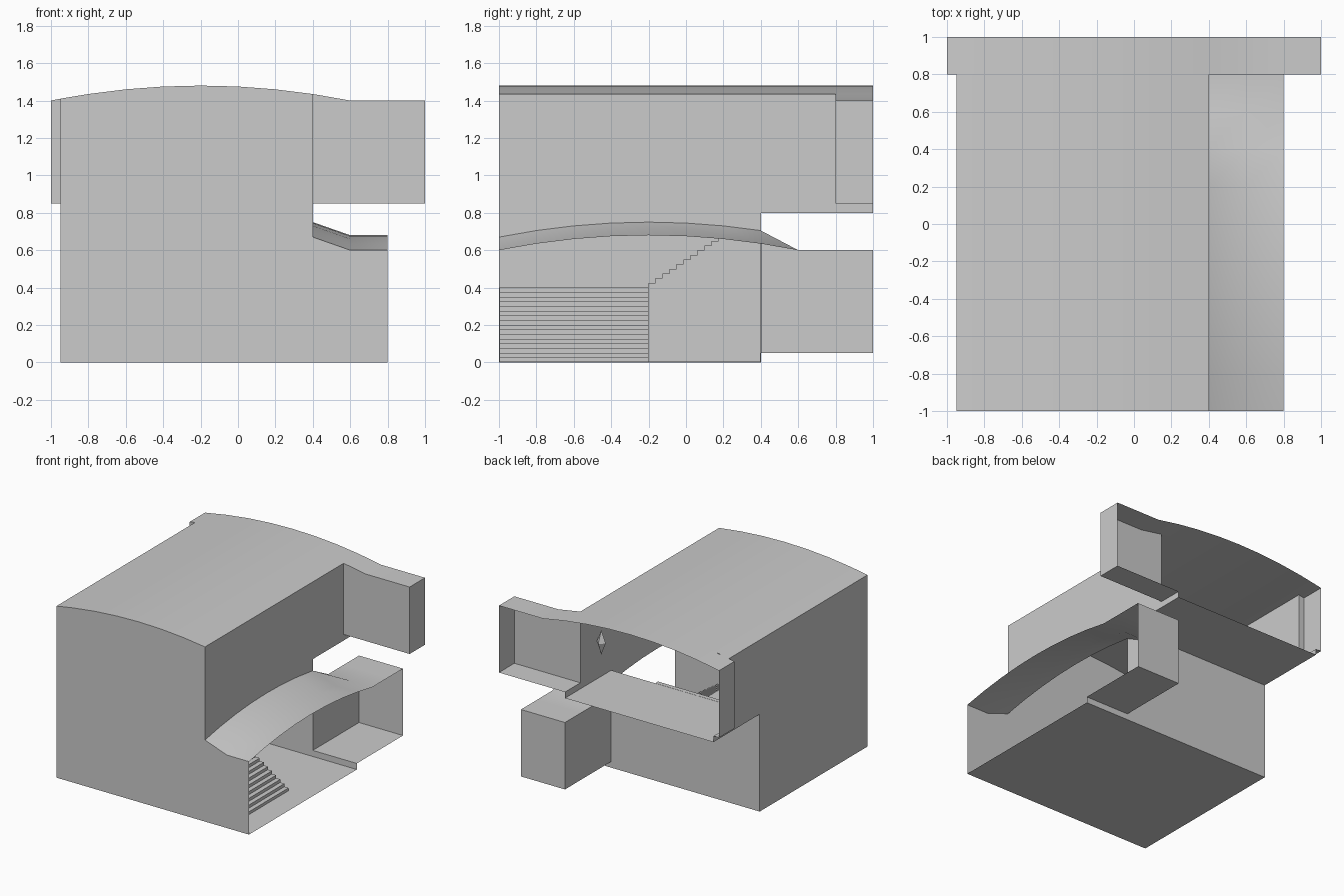
import bpy
from mathutils import Vector

cube = bpy.data.objects.get("Cube")
if cube:
    bpy.data.objects.remove(cube, do_unlink=True)

plaster = bpy.data.materials.new("plain_grey_plaster")
plaster.use_nodes = True
GREY = (0.6, 0.6, 0.6, 1)
plaster.diffuse_color = GREY
plaster.node_tree.nodes["Principled BSDF"].inputs["Base Color"].default_value = GREY

# Main plan lines and levels
LEFT, STEP_X, RIGHT = -0.95, 0.4, 0.8
FRONT, HALL_BACK, WING_Y, BACK = -1.0, 0.4, 0.8, 1.0
FLOOR, WING_FLOOR = 0.8, 0.85


def add(name, verts, faces, smooth=False):
    mesh = bpy.data.meshes.new(name)
    mesh.from_pydata(verts, [], faces)
    mesh.materials.append(plaster)
    obj = bpy.data.objects.new(name, mesh)
    bpy.context.collection.objects.link(obj)
    if smooth:
        bpy.ops.object.select_all(action="DESELECT")
        obj.select_set(True)
        bpy.context.view_layer.objects.active = obj
        bpy.ops.object.shade_smooth_by_angle(angle=0.4)
    return obj


def place(axis, at, u, v):
    """Point on a plane across the given axis."""
    p = [u, v]
    p.insert("xyz".index(axis), at)
    return tuple(p)


def panel(name, axis, at, outline, facing):
    """Flat sheet across an axis, facing its + or - side."""
    verts = [place(axis, at, u, v) for u, v in outline]
    probe = Vector()
    for a, b in zip(verts, verts[1:] + verts[:1]):
        probe += Vector(a).cross(Vector(b))
    # compare against the plane's own direction
    if probe["xyz".index(axis)] * facing < 0:
        verts.reverse()
    return add(name, verts, [tuple(range(len(verts)))])


def rect(u0, u1, v0, v1):
    return [(u0, v0), (u1, v0), (u1, v1), (u0, v1)]


def loft(name, rows):
    """Smooth sheet through rows of points."""
    n = len(rows[0])
    faces = [(r * n + i, r * n + i + 1, (r + 1) * n + i + 1, (r + 1) * n + i)
             for r in range(len(rows) - 1) for i in range(n - 1)]
    return add(name, [p for row in rows for p in row], faces, True)


def prism(name, axis, start, end, outline):
    """Solid with the outline as its end profile."""
    n = len(outline)
    verts = [place(axis, s, u, v) for s in (start, end) for u, v in outline]
    faces = [tuple(range(n)), tuple(range(2 * n - 1, n - 1, -1))]
    faces += [(i, i + n, (i + 1) % n + n, (i + 1) % n) for i in range(n)]
    return add(name, verts, faces)


def bow(t):
    """Shared shallow curve of both roofs, ending flat."""
    return max(0.0, 0.08 - 0.125 * (t + 0.2) ** 2) if t < 0.6 else 0.0


def stations(a, b):
    inner = [i / 5 for i in range(-5, 6)]
    return [a] + [t for t in inner if a + 0.001 < t < b - 0.001] + [b]


def roof_z(x):
    return 1.4 + bow(x)


def roof_line(a, b):
    return [(x, roof_z(x)) for x in stations(a, b)]


def low_z(x, y):
    lift = 0.07 * max(0, (0.6 - x) / 0.2)
    fade = min(1, max(0, (0.6 - y) / 0.2))
    return 0.6 + bow(y) + lift * fade


# Curved main roof, and the wider strip over the rear wings
for name, x0, x1, y0, y1 in (("main_roof", LEFT, STEP_X, FRONT, WING_Y),
                             ("rear_roof", -1, 1, WING_Y, BACK)):
    loft(name, [[(x, y, z) for x, z in roof_line(x0, x1)] for y in (y0, y1)])

# Low roof curving along the open side
loft("low_roof", [[(x, y, low_z(x, y)) for x in (STEP_X, 0.6, RIGHT)]
                  for y in stations(FRONT, BACK)])

# Front and hall walls
panel("front_wall", "y", FRONT,
      [(LEFT, 0)] + roof_line(LEFT, STEP_X)
      + [(x, low_z(x, FRONT)) for x in (STEP_X, 0.6, RIGHT)] + [(RIGHT, 0)], -1)
panel("hall_back_wall", "y", HALL_BACK, rect(LEFT, STEP_X, 0, FLOOR), 1)
panel("hall_floor", "z", 0, rect(LEFT, RIGHT, FRONT, HALL_BACK), -1)
panel("side_wall", "x", LEFT,
      [(FRONT, 0), (HALL_BACK, 0), (HALL_BACK, FLOOR), (WING_Y, FLOOR),
       (WING_Y, roof_z(LEFT)), (FRONT, roof_z(LEFT))], -1)
panel("upper_wall", "x", STEP_X,
      [(y, low_z(STEP_X, y)) for y in stations(FRONT, HALL_BACK)]
      + [(HALL_BACK, FLOOR), (WING_Y, FLOOR),
         (WING_Y, roof_z(STEP_X)), (FRONT, roof_z(STEP_X))], 1)
panel("upper_floor", "z", FLOOR, rect(LEFT, STEP_X, HALL_BACK, BACK), -1)

# Rear wings: front, end, floor and the riser to the upper floor
for side, inner, outer, sign in (("left", STEP_X, 1, 1), ("right", LEFT, -1, -1)):
    lo, hi = min(inner, outer), max(inner, outer)
    panel(side + "_wing_front", "y", WING_Y,
          [(lo, WING_FLOOR)] + roof_line(lo, hi) + [(hi, WING_FLOOR)], -1)
    panel(side + "_wing_end", "x", outer, rect(WING_Y, BACK, WING_FLOOR, 1.4), sign)
    panel(side + "_wing_floor", "z", WING_FLOOR, rect(lo, hi, WING_Y, BACK), -1)
    panel(side + "_wing_riser", "x", inner, rect(WING_Y, BACK, FLOOR, WING_FLOOR), sign)

# Ground-level bay behind the hall, open on its outer side
BAY = 0.05
panel("bay_floor", "z", BAY, rect(STEP_X, RIGHT, HALL_BACK, BACK), -1)
panel("bay_riser", "y", HALL_BACK, rect(STEP_X, RIGHT, 0, BAY), 1)
panel("bay_back", "y", BACK, rect(STEP_X, RIGHT, BAY, 0.6), 1)
panel("bay_side", "x", STEP_X,
      [(HALL_BACK, BAY), (HALL_BACK, low_z(STEP_X, HALL_BACK)),
       (0.6, 0.6), (BACK, 0.6), (BACK, BAY)], -1)

# Two flights of stairs turning at a landing
RUN, RISE, COUNT, GAP = 0.0375, 0.025, 16, 0.002


def flight(start, direction, base):
    pts = []
    for i in range(COUNT):
        u = start + direction * RUN * i
        pts += [(u, base + RISE * i), (u, base + RISE * (i + 1))]
    return pts


lower = flight(0.6, -1, 0)
lower[0] = (0.6, GAP)
prism("lower_stairs_and_landing", "y", FRONT + GAP, -0.2,
      lower + [(LEFT + GAP, 0.4), (LEFT + GAP, GAP)])
upper = flight(-0.2, 1, 0.4)
upper[0] = (-0.2, GAP)
prism("upper_stairs", "x", LEFT + GAP, 0,
      upper + [(HALL_BACK - GAP, FLOOR), (HALL_BACK - GAP, GAP)])

# Small pointed lamp on the inside of the upper wall
bpy.ops.mesh.primitive_cone_add(vertices=4, radius1=0.04, depth=0.1,
                                location=(0.35, 0.6, 1.17))
bpy.context.object.name = "wall_lamp_top"
bpy.context.object.data.materials.append(plaster)
bpy.ops.mesh.primitive_cone_add(vertices=4, radius1=0.04, depth=0.1,
                                location=(0.35, 0.6, 1.07), rotation=(3.1416, 0, 0))
bpy.context.object.name = "wall_lamp_bottom"
bpy.context.object.data.materials.append(plaster)
